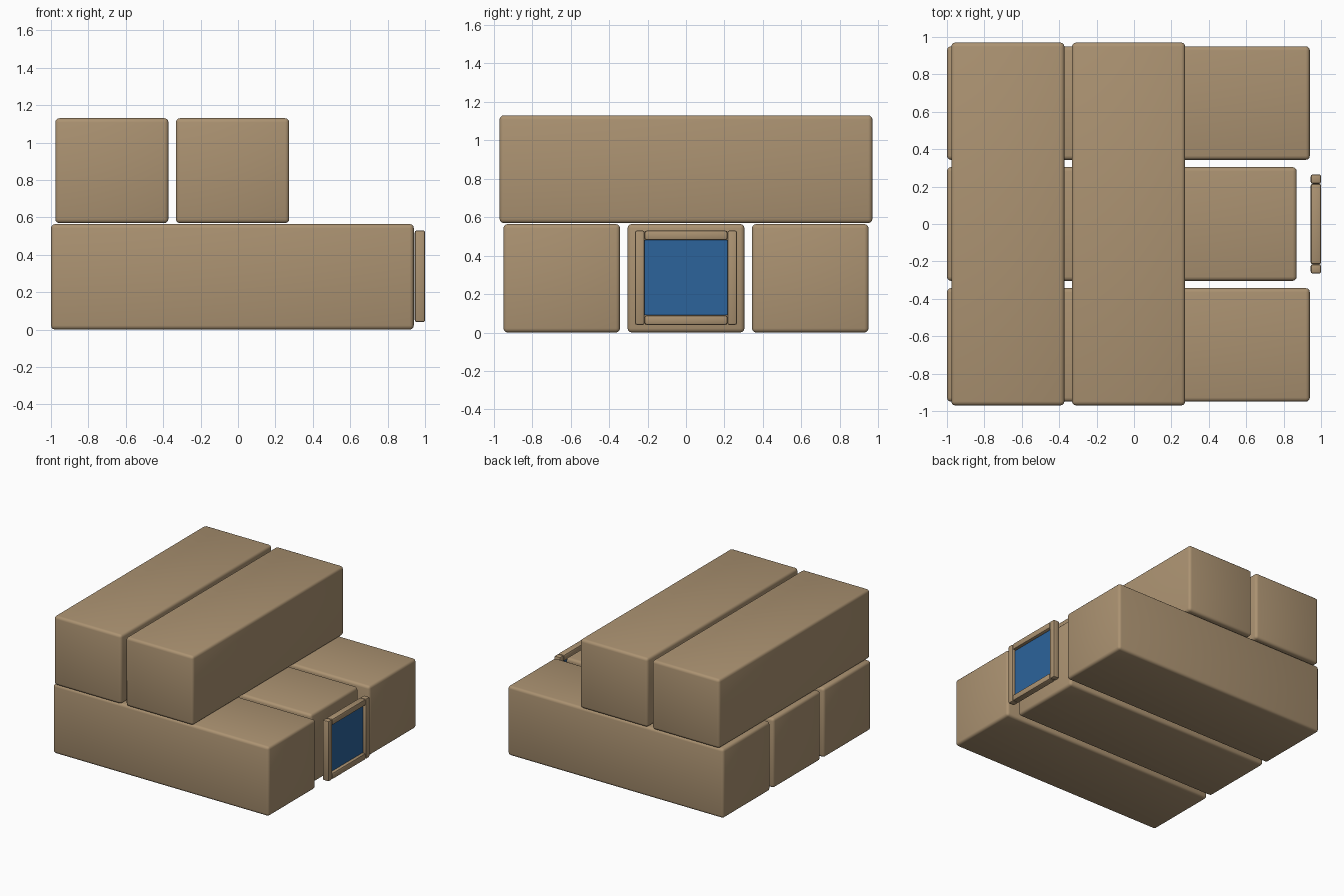
import bpy
import math

if "Cube" in bpy.data.objects:
    bpy.data.objects.remove(bpy.data.objects["Cube"])


def material(name, rgb):
    m = bpy.data.materials.new(name)
    m.diffuse_color = (*rgb, 1)
    m.use_nodes = True
    m.node_tree.nodes["Principled BSDF"].inputs["Base Color"].default_value = m.diffuse_color
    return m


TAN = material("cardboard tan", (0.41, 0.29, 0.167))
BLUE = material("label blue", (0.025, 0.125, 0.33))


def box(name, x, y, z, mat, bevel=0.0, segments=3):
    """Box from (min, max) ranges with optional rounded edges."""
    ranges = (x, y, z)
    bpy.ops.mesh.primitive_cube_add(size=1, location=[(a + b) / 2 for a, b in ranges])
    ob = bpy.context.object
    ob.name = name
    ob.scale = [b - a for a, b in ranges]
    bpy.ops.object.transform_apply(location=False, rotation=False, scale=True)
    ob.data.materials.append(mat)
    if bevel:
        mod = ob.modifiers.new("rounded edges", "BEVEL")
        mod.width = bevel
        mod.segments = segments
        bpy.ops.object.modifier_apply(modifier=mod.name)
        bpy.ops.object.shade_smooth_by_angle(angle=math.radians(35))
    return ob


# Lower layer: three blocks running front to back along x, middle one shorter
lower = (0.0, 0.564)
for name, y, end in (("lower_block_front", (-0.95, -0.343), 0.94),
                     ("lower_block_middle", (-0.304, 0.304), 0.87),
                     ("lower_block_back", (0.343, 0.95), 0.94)):
    box(name, (-1.0, end), y, lower, TAN, 0.022)

# Upper layer: two blocks laid crosswise
for name, x in (("upper_block_left", (-0.977, -0.372)),
                ("upper_block_right", (-0.332, 0.274))):
    box(name, x, (-0.97, 0.97), (0.569, 1.13), TAN, 0.022)

# Label holder standing off the end of the middle block
depth = (0.945, 1.0)
for name, s in (("frame_side_front", -1), ("frame_side_back", 1)):
    box(name, depth, sorted((s * 0.215, s * 0.265)), (0.04, 0.53), TAN, 0.01, 2)
for name, z in (("frame_bottom", (0.04, 0.09)), ("frame_top", (0.48, 0.53))):
    box(name, depth, (-0.215, 0.215), z, TAN, 0.01, 2)
box("label_panel", (0.965, 0.974), (-0.215, 0.215), (0.09, 0.48), BLUE)
